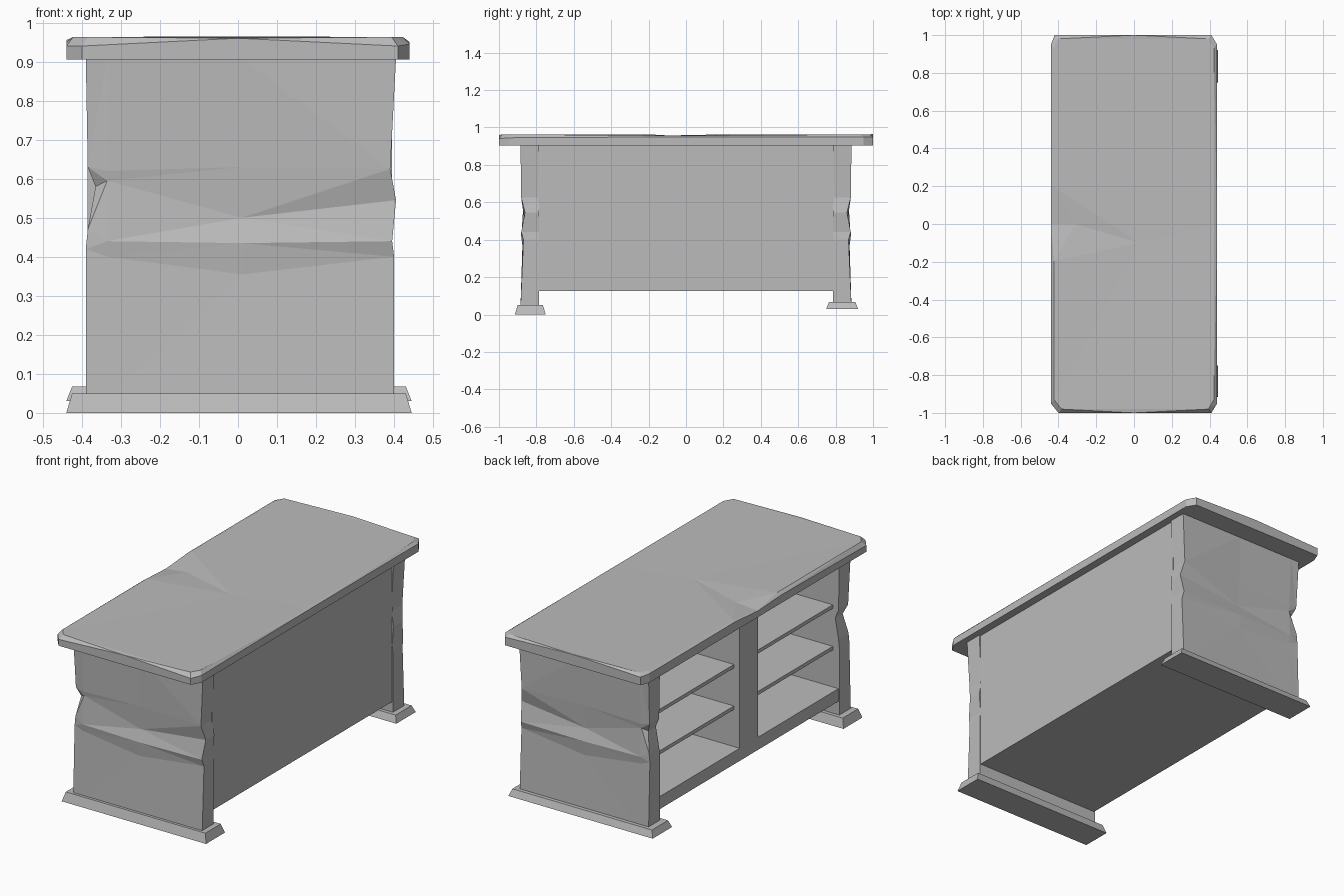
import bpy, bmesh

cube = bpy.data.objects.get("Cube")
if cube:
    bpy.data.objects.remove(cube, do_unlink=True)

grey = bpy.data.materials.new("worn_grey")
grey.use_nodes = True
COLOR = (0.5, 0.5, 0.5, 1)
grey.diffuse_color = COLOR
grey.node_tree.nodes["Principled BSDF"].inputs["Base Color"].default_value = COLOR


def finish(bm, name):
    bmesh.ops.recalc_face_normals(bm, faces=bm.faces)
    mesh = bpy.data.meshes.new(name)
    bm.to_mesh(mesh)
    bm.free()
    mesh.materials.append(grey)
    obj = bpy.data.objects.new(name, mesh)
    bpy.context.collection.objects.link(obj)
    return obj


def box(name, x, y, z, taper=0.0):
    """Box from ranges; taper insets the top on every side."""
    bm = bmesh.new()
    bmesh.ops.create_cube(bm, size=1)
    for v in bm.verts:
        t = taper if v.co.z > 0 else 0
        for i, (lo, hi) in enumerate((x, y, z)):
            inset = t if i < 2 else 0
            v.co[i] = hi - inset if v.co[i] > 0 else lo + inset
    return finish(bm, name)


# Worn end slab: rows of (left x, right x, heights across, inward dents across)
ROWS = [
    (-.39, .40, (.04, .04, .04, .04), (0, 0, 0, 0)),
    (-.39, .40, (.42, .40, .355, .40), (.012, .012, .012, .016)),
    (-.385, .395, (.47, .44, .435, .44), (.012, .006, .002, .004)),
    (-.365, .405, (.58, .595, .50, .545), (.035, .016, .022, .024)),
    (-.385, .39, (.63, .62, .63, .625), (.016, .012, .012, .004)),
    (-.39, .405, (.91, .91, .91, .91), (0, 0, 0, 0)),
]


def end_slab(name, side):
    bm = bmesh.new()
    outer, inner = [], []
    for left, right, heights, dents in ROWS:
        xs = (left, -.335, .01, right)
        outer.append([bm.verts.new((x, side * (.885 - d), z))
                      for x, z, d in zip(xs, heights, dents)])
        inner.append([bm.verts.new((x, side * .785, z)) for x, z in zip(xs, heights)])
    for grid in (outer, inner):
        for a, b in zip(grid, grid[1:]):
            for c in range(3):
                bm.faces.new((a[c], a[c + 1], b[c + 1], b[c]))
    # Close the slab around its rim
    rims = []
    for g in (outer, inner):
        rims.append(g[0] + [r[-1] for r in g[1:-1]] + g[-1][::-1]
                    + [r[0] for r in g[-2:0:-1]])
    a, b = rims
    for i in range(len(a)):
        j = (i + 1) % len(a)
        bm.faces.new((a[i], a[j], b[j], b[i]))
    bmesh.ops.triangulate(bm, faces=bm.faces)
    return finish(bm, name)


end_slab("front_end_slab", -1)
end_slab("back_end_slab", 1)

# Tapered feet
box("front_foot", (-.44, .445), (-.915, -.75), (0, .05), .015)
box("back_foot", (-.44, .445), (.75, .92), (.03, .068), .015)

# Closed side, floor and divider
box("side_panel", (.36, .395), (-.79, .79), (.125, .91))
box("floor_board", (-.385, .38), (-.79, .79), (.125, .195))
box("centre_divider", (-.385, .37), (-.08, .08), (.19, .91))

# Two shelves in each bay
for bay, y in (("front", (-.79, -.07)), ("back", (.07, .79))):
    for level, z in (("lower", .42), ("upper", .65)):
        box(f"{bay}_{level}_shelf", (-.35, .37), y, (z - .02, z))

# Tabletop: clipped outline, chipped rim and gently uneven surface
OUTLINE = [(-.40, -1), (0, -1), (.41, -1), (.44, -.95), (.44, 0), (.44, .95),
           (.41, 1), (0, 1), (-.42, 1), (-.44, .95), (-.44, .2), (-.44, 0),
           (-.44, -.2), (-.44, -.95)]
RIM_Z = (.94, .96, .94, .945, .95, .95, .95, .965, .95, .955, .955, .94, .95, .94)
bm = bmesh.new()
low = [bm.verts.new((x, y, .905)) for x, y in OUTLINE]
rim = [bm.verts.new((x, y, z)) for (x, y), z in zip(OUTLINE, RIM_Z)]
top = [bm.verts.new((x * .96, y * .98, .963)) for x, y in OUTLINE]
top[11].co = (-.31, 0, .952)
top[4].co.z = .957
count = len(OUTLINE)
for lower, upper in ((low, rim), (rim, top)):
    for i in range(count):
        j = (i + 1) % count
        bm.faces.new((lower[i], lower[j], upper[j], upper[i]))
bm.faces.new(low)
hub = bm.verts.new((.03, -.1, .957))
for i in range(count):
    bm.faces.new((top[i], top[(i + 1) % count], hub))
bmesh.ops.triangulate(bm, faces=[f for f in bm.faces if len(f.verts) == 4])
finish(bm, "tabletop")
